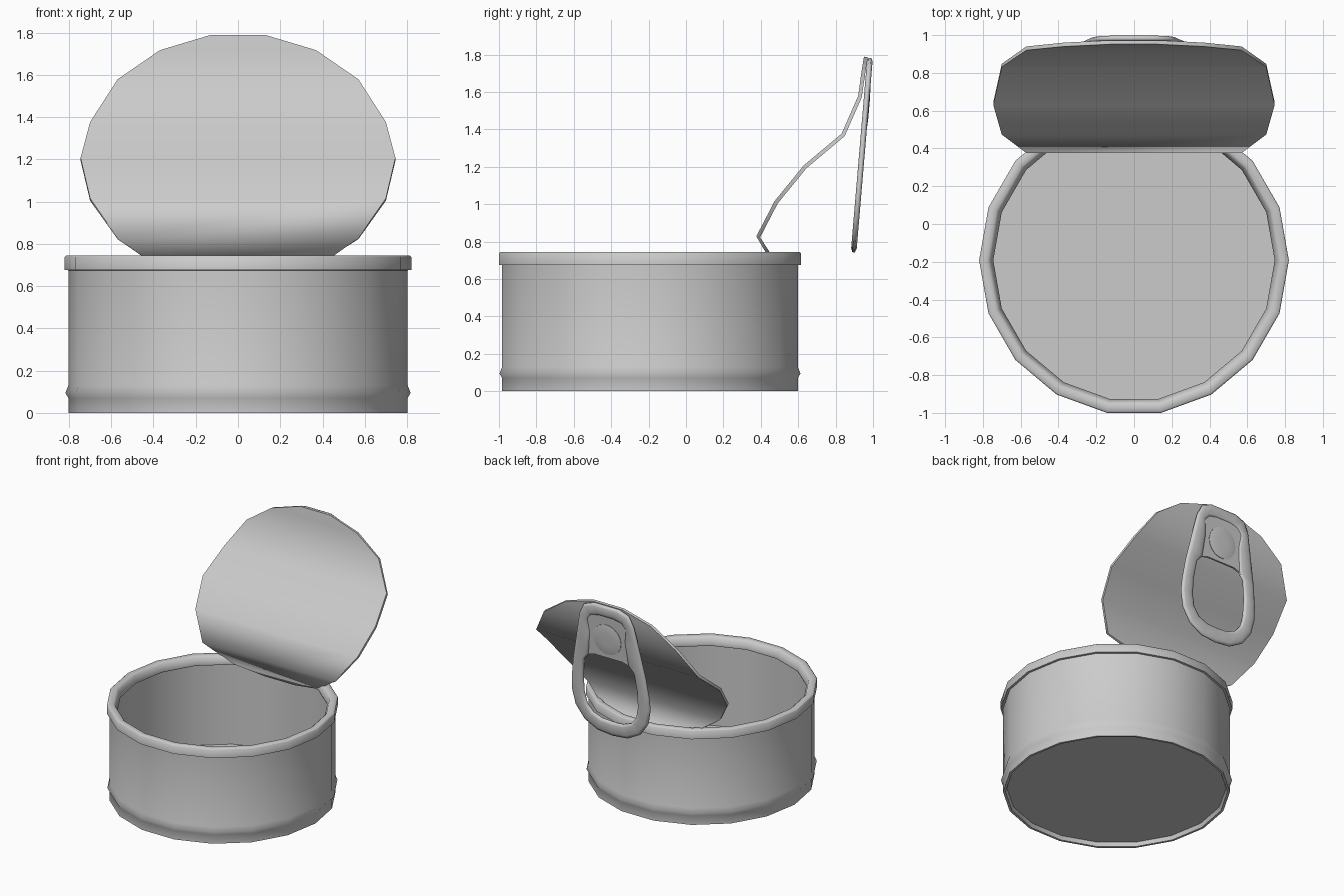
import bpy, bmesh, math
from mathutils import Vector

if "Cube" in bpy.data.objects:
    bpy.data.objects.remove(bpy.data.objects["Cube"])

SIDES = 18
CAN_Y = -0.1925


def finish(name, bm, angle=35, thickness=0):
    bmesh.ops.recalc_face_normals(bm, faces=bm.faces[:])
    me = bpy.data.meshes.new(name)
    bm.to_mesh(me)
    bm.free()
    ob = bpy.data.objects.new(name, me)
    bpy.context.collection.objects.link(ob)
    bpy.ops.object.select_all(action='DESELECT')
    ob.select_set(True)
    bpy.context.view_layer.objects.active = ob
    if thickness:
        mod = ob.modifiers.new("thickness", 'SOLIDIFY')
        mod.thickness = thickness
        mod.offset = 0
        bpy.ops.object.modifier_apply(modifier=mod.name)
    bpy.ops.object.shade_smooth_by_angle(angle=math.radians(angle))
    return ob


def bridge(bm, a, b):
    n = len(a)
    for i in range(n):
        j = (i + 1) % n
        bm.faces.new((a[i], a[j], b[j], b[i]))


def lathe(bm, profile, place):
    """Stack of rings around an axis, capped at both ends; returns the rings."""
    rings = []
    for r, h in profile:
        rings.append([bm.verts.new(place(r * math.cos(k * math.tau / SIDES),
                                         r * math.sin(k * math.tau / SIDES), h))
                      for k in range(SIDES)])
    for a, b in zip(rings, rings[1:]):
        bridge(bm, a, b)
    bm.faces.new(rings[0])
    bm.faces.new(rings[-1])
    return rings


def in_can(x, y, h):
    return Vector((x, y + CAN_Y, h))


# Can: recessed base, lower bead, wall, rolled rim, inner wall and floor
bm = bmesh.new()
can_profile = [(0.775, 0.03), (0.785, 0), (0.803, 0), (0.803, 0.07), (0.817, 0.095),
               (0.803, 0.13), (0.803, 0.675), (0.82, 0.676), (0.82, 0.738),
               (0.812, 0.745), (0.775, 0.745), (0.762, 0.735), (0.745, 0.69),
               (0.748, 0.678), (0.79, 0.672), (0.79, 0.038)]
rings = lathe(bm, can_profile, in_can)
body = finish("can_body", bm, 60)
# keep the floor blending softly into the inner wall
floor_ring = set(range(len(can_profile) * SIDES - SIDES, len(can_profile) * SIDES))
sharp = body.data.attributes.get("sharp_edge")
if sharp:
    for e in body.data.edges:
        if set(e.vertices) <= floor_ring:
            sharp.data[e.index].value = False

# Lid: round sheet peeled back, as rows of (half width, y, z)
rows = [(0.13, 0.525, 0.635), (0.37, 0.47, 0.69), (0.57, 0.386, 0.825),
        (0.70, 0.482, 1.01), (0.745, 0.637, 1.20), (0.70, 0.84, 1.37),
        (0.57, 0.93, 1.575), (0.37, 0.95, 1.715), (0.13, 0.962, 1.787)]
bm = bmesh.new()
pairs = [(bm.verts.new((-w, y, z)), bm.verts.new((w, y, z))) for w, y, z in rows]
for a, b in zip(pairs, pairs[1:]):
    bm.faces.new((a[0], a[1], b[1], b[0]))
finish("peeled_lid", bm, 75, 0.021)

# Pull tab plane: u across, t down the tab, h out of its face
top = Vector((0, 0.984, 1.782))
down = (Vector((0, 0.896, 0.742)) - top).normalized()
across = Vector((1, 0, 0))
out = down.cross(across)
if out.y < 0:
    out = -out


def tab(u, t, h):
    return top + across * u + down * t + out * h


def mirrored(half):
    return half + [(-u, t) for u, t in reversed(half) if u > 0]


outer = mirrored([(0.11, 0), (0.19, 0.03), (0.23, 0.11), (0.26, 0.25), (0.29, 0.40),
                  (0.31, 0.5), (0.33, 0.65), (0.335, 0.75), (0.31, 0.87),
                  (0.24, 0.97), (0.13, 1.03), (0, 1.043)])
inner = mirrored([(0.06, 0.085), (0.13, 0.10), (0.165, 0.14), (0.15, 0.25), (0.17, 0.43),
                  (0.215, 0.48), (0.235, 0.62), (0.235, 0.75), (0.215, 0.84),
                  (0.165, 0.90), (0.09, 0.93), (0, 0.935)])

# Tab rim: flattened band between the two outlines
bm = bmesh.new()
loops = []
for s, h in [(0, 0.007), (0.2, 0.015), (0.8, 0.015), (1, 0.007),
             (1, -0.007), (0.8, -0.015), (0.2, -0.015), (0, -0.007)]:
    loops.append([bm.verts.new(tab(a[0] + (b[0] - a[0]) * s, a[1] + (b[1] - a[1]) * s, h))
                  for a, b in zip(outer, inner)])
for i in range(len(loops)):
    bridge(bm, loops[i], loops[(i + 1) % len(loops)])
finish("pull_tab_rim", bm, 70)

# Tab web: plate above the finger hole
web = mirrored([(0.07, 0.07), (0.14, 0.09), (0.18, 0.14), (0.17, 0.25), (0.19, 0.42),
                (0.225, 0.48), (0.205, 0.465), (0.17, 0.43), (0.12, 0.415)])
bm = bmesh.new()
front = [bm.verts.new(tab(u, t, 0.008)) for u, t in web]
back = [bm.verts.new(tab(u, t, -0.008)) for u, t in web]
bridge(bm, front, back)
bm.faces.new(front)
bm.faces.new(back)
finish("pull_tab_web", bm)

# Rivet: low domed disc on the web
bm = bmesh.new()
lathe(bm, [(0.12, -0.01), (0.12, 0.012), (0.10, 0.016), (0.05, 0.018)],
      lambda x, y, h: tab(x, 0.265 + y, h))
finish("rivet", bm)
